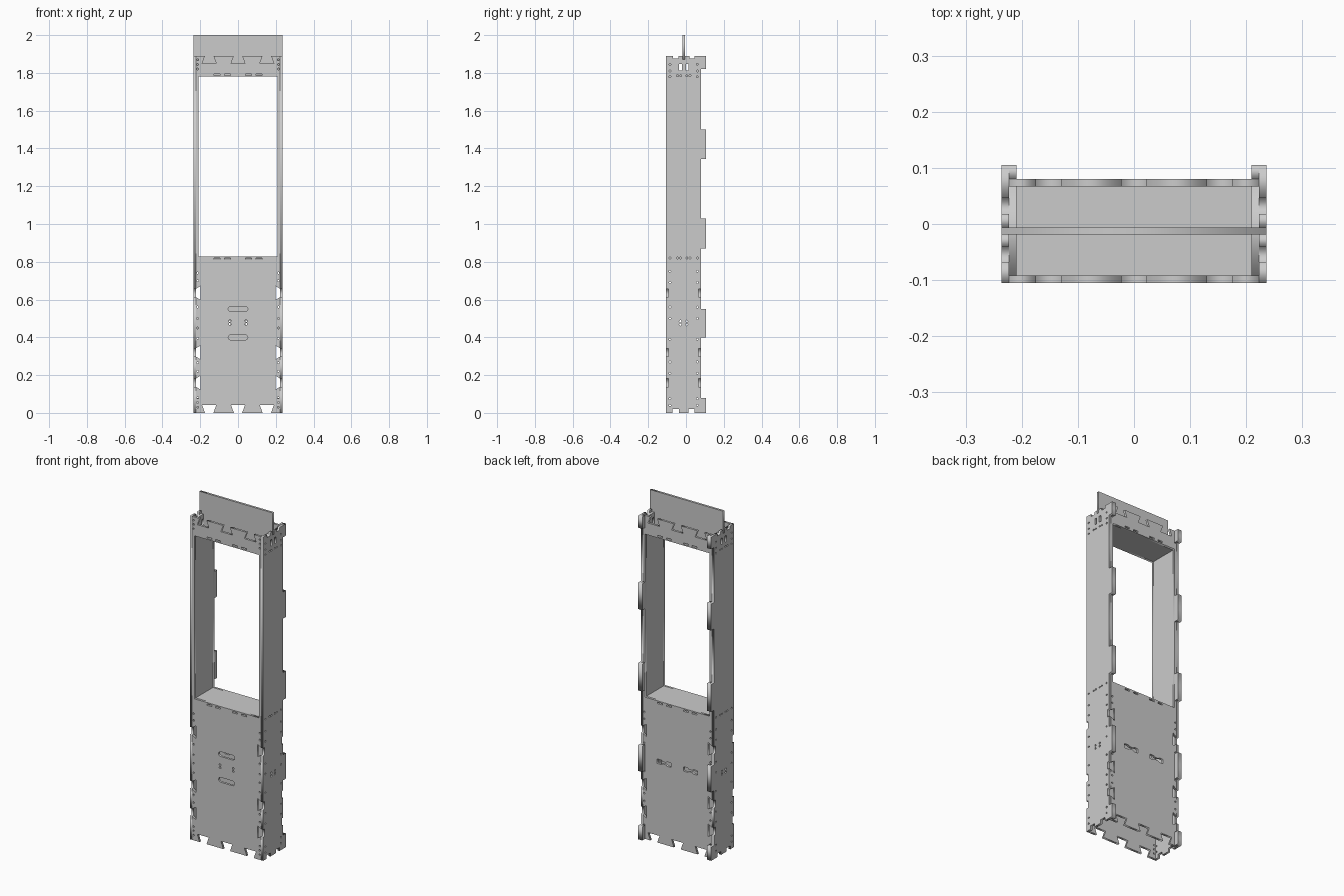
import bpy
from math import cos, sin, pi
from mathutils import Matrix

if "Cube" in bpy.data.objects:
    bpy.data.objects.remove(bpy.data.objects["Cube"])

T = 0.013                      # sheet thickness
W, XO = 0.223, 0.236           # half width inside / outside the side sheets
XI = 0.209                     # inner face of the lining
YF, YB, YT = -0.105, 0.080, 0.105
YM = (YF + YB) / 2
ZT = 1.89
NOTCHES = (0.16, 0.32, 0.635)
TABS = ((0, 0.08), (0.40, 0.55), (0.87, 1.03), (1.345, 1.50), (1.82, ZT))

# local axes of a sheet drawn in the XZ, YZ or XY plane
PLANES = {
    'XZ': Matrix(((1, 0, 0, 0), (0, 0, -1, 0), (0, 1, 0, 0), (0, 0, 0, 1))),
    'YZ': Matrix(((0, 0, 1, 0), (1, 0, 0, 0), (0, 1, 0, 0), (0, 0, 0, 1))),
    'XY': Matrix.Identity(4),
}


def sheet(name, plane, centre, outline, holes=(), thick=T):
    """Flat cut sheet: outline with holes, extruded and turned into a mesh."""
    cu = bpy.data.curves.new(name, 'CURVE')
    cu.dimensions, cu.fill_mode, cu.extrude = '2D', 'BOTH', thick / 2
    for pts in [outline, *holes]:
        sp = cu.splines.new('POLY')
        sp.points.add(len(pts) - 1)
        for p, (u, v) in zip(sp.points, pts):
            p.co = (u, v, 0, 1)
        sp.use_cyclic_u = True
    ob = bpy.data.objects.new(name, cu)
    bpy.context.collection.objects.link(ob)
    axis = {'XZ': 1, 'YZ': 0, 'XY': 2}[plane]
    loc = [0, 0, 0]
    loc[axis] = centre
    ob.matrix_world = Matrix.Translation(loc) @ PLANES[plane]
    bpy.ops.object.select_all(action='DESELECT')
    ob.select_set(True)
    bpy.context.view_layer.objects.active = ob
    bpy.ops.object.convert(target='MESH')
    return bpy.context.object


def rect(u0, u1, v0, v1):
    return [(u0, v0), (u1, v0), (u1, v1), (u0, v1)]


def dot(u, v, r=0.005, n=10):
    return [(u + r * cos(2 * pi * i / n), v + r * sin(2 * pi * i / n)) for i in range(n)]


def pill(u, v, half, r, n=8):
    right = [(u + half - r + r * cos(a), v + r * sin(a))
             for a in (-pi / 2 + pi * i / n for i in range(n + 1))]
    return right + [(2 * u - x, 2 * v - y) for x, y in right]


def bone(u, v, half, r):
    k = r * 0.5
    return ([(u - half, v - r), (u - half + 2 * r, v - r), (u - half + 2.6 * r, v - k),
             (u + half - 2.6 * r, v - k), (u + half - 2 * r, v - r), (u + half, v - r)] +
            [(u + half, v + r), (u + half - 2 * r, v + r), (u + half - 2.6 * r, v + k),
             (u - half + 2.6 * r, v + k), (u - half + 2 * r, v + r), (u - half, v + r)])


# front and back sheets: dovetail notches on all edges, window, tab slots
right = [(0.037, 0.042), (0.022, 0), (0.13, 0), (0.115, 0.042), (0.19, 0.042), (0.175, 0), (W, 0)]
for z in NOTCHES:
    right += [(W, z - 0.022), (0.198, z - 0.037), (0.198, z + 0.037), (W, z + 0.022)]
right += [(W, ZT), (0.175, ZT), (0.19, 1.85), (0.115, 1.85), (0.13, ZT), (0.022, ZT), (0.037, 1.85)]
face = right + [(-x, z) for x, z in reversed(right)]

shared = [rect(-XI, XI, 0.828, 1.78)]
for s in (-1, 1):
    shared += [dot(s * 0.214, z) for z in
               (0.03, 0.055, 0.08, 0.22, 0.265, 0.395, 0.45, 0.50, 0.56, 0.70, 0.74, 1.82, 1.845, 1.87)]
    for z in (0.812, 1.787):
        for x in (0.055, 0.112):
            shared.append(rect(s * x - 0.016, s * x + 0.016, z, z + 0.008))
grips = [pill(0, z, 0.052, 0.014) for z in (0.40, 0.55)]
bolts = [dot(s * 0.043, z, 0.006) for s in (-1, 1) for z in (0.47, 0.487)]
slots = [bone(s * 0.085, 0.475, 0.045, 0.013) for s in (-1, 1)]
sheet('front_panel', 'XZ', YF + T / 2, face, shared + grips + bolts)
sheet('back_panel', 'XZ', YB - T / 2, face, shared + slots)

# side sheets: stepped ends, dovetail necks at the corners, rear tabs
side = [(YF, 0), (-0.072, 0), (-0.072, 0.02), (-0.038, 0.02), (-0.038, 0),
        (0.012, 0), (0.012, 0.02), (0.046, 0.02), (0.046, 0)]
rear = [(a, b, YT) for a, b in TABS] + [(z - 0.022, z + 0.022, YB - T) for z in NOTCHES]
for a, b, y in sorted(rear):
    side += [(YB, a), (y, a), (y, b), (YB, b)]
side = [p for p in side if p not in ((YB, 0), (YB, ZT))]
side += [(0.046, ZT), (0.046, 1.875), (0.018, 1.875), (0.018, ZT), (YM + T / 2, ZT),
         (YM + T / 2, 1.87), (YM - T / 2, 1.87), (YM - T / 2, ZT), (-0.04, ZT),
         (-0.04, 1.875), (-0.068, 1.875), (-0.068, ZT), (YF, ZT)]
for z in reversed(NOTCHES):
    side += [(YF, z + 0.022), (YF + T, z + 0.022), (YF + T, z - 0.022), (YF, z - 0.022)]

ports = [rect(-0.036, -0.022, 1.812, 1.848), rect(-0.001, 0.013, 1.812, 1.848)]
pins = [dot(y, z) for y in (-0.085, 0.060) for z in
        (0.04, 0.075, 0.21, 0.27, 0.39, 0.50, 0.56, 0.69, 0.75, 0.82, 1.78, 1.81, 1.845)]
pins += [dot(y, z) for y in (-0.045, -0.028, 0.004, 0.021) for z in (0.82, 1.785)]
pins += [dot(y, z, 0.006) for y in (-0.03, 0.004) for z in (0.467, 0.485)]
lining = rect(YF + T, YB - T, 0.812, 1.875)
for s, tag in ((-1, 'left'), (1, 'right')):
    sheet(tag + '_side', 'YZ', s * (W + XO) / 2, side, ports + pins, XO - W)
    # window lining and the doubled rear tabs
    sheet(tag + '_lining', 'YZ', s * (XI + W) / 2, lining, ports, W - XI)
    for i, (a, b) in enumerate(TABS):
        sheet(f'{tag}_inner_tab_{i + 1}', 'YZ', s * (XI + W) / 2, rect(YB, YT, a, b), (), W - XI)

# shelves closing the window at the bottom and top
for name, z in (('lower_shelf', 0.8215), ('upper_shelf', 1.7865)):
    sheet(name, 'XY', z, rect(-XI, XI, YF + T, YB - T))

# upright plate slotted into the top
sheet('top_plate', 'XZ', YM, [(-XI, 1.793), (XI, 1.793), (XI, 1.87), (XO, 1.87), (XO, 2.0),
                              (-XO, 2.0), (-XO, 1.87), (-XI, 1.87)])
